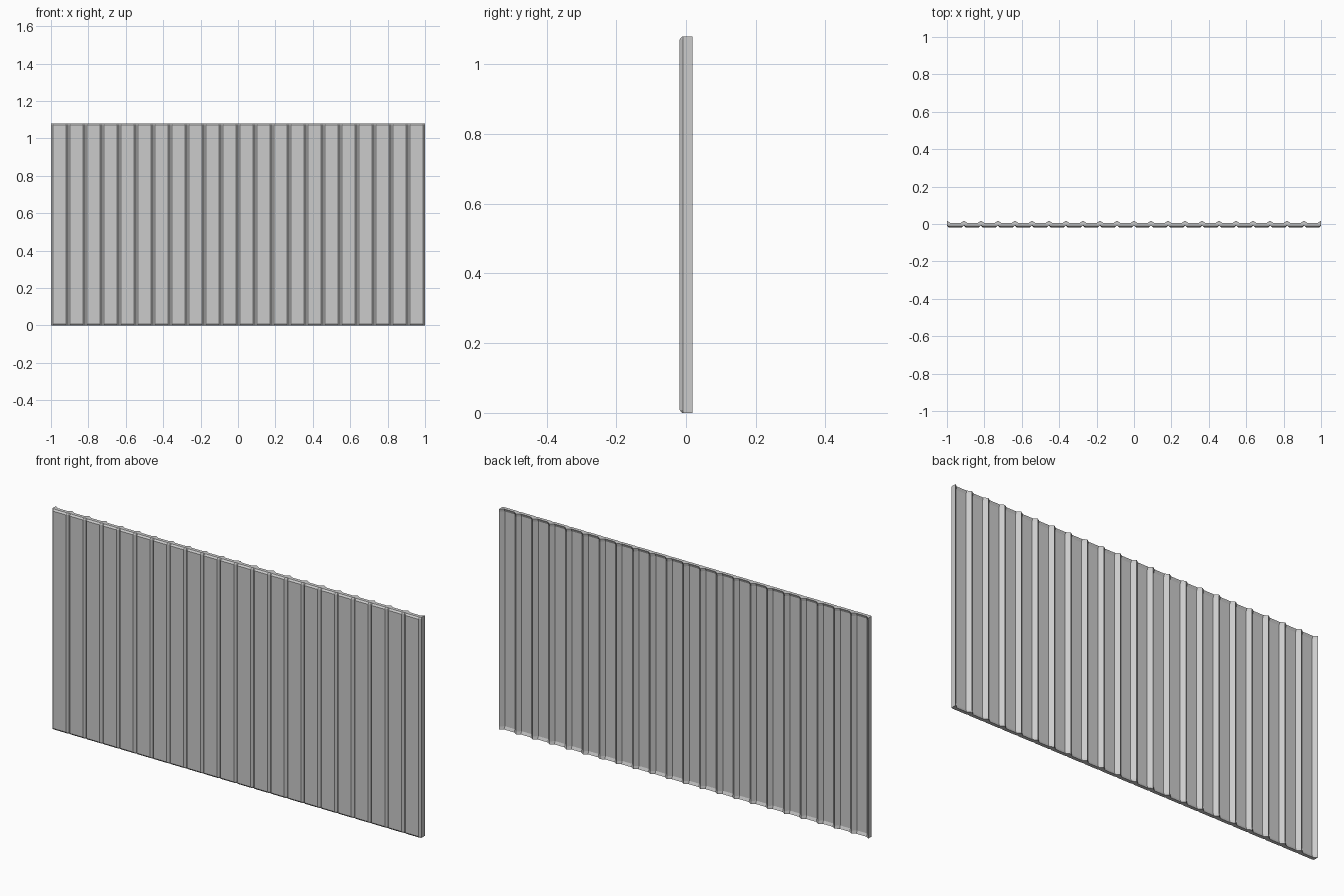
import bpy, bmesh

if "Cube" in bpy.data.objects:
    bpy.data.objects.remove(bpy.data.objects["Cube"])

CELLS, W, H = 22, 2.0, 1.08
STEP = W / CELLS


def sheet_side(bm, groove, half, flat, lip, inset):
    """One face of the sheet: fold lines at y=groove, pans at y=flat, pan ends bent to y=lip."""
    cols = []
    for i in range(CELLS + 1):
        x = -W / 2 + i * STEP
        if i > 0:
            cols.append((x - half, True))
        cols.append((x, False))
        if i < CELLS:
            cols.append((x + half, True))
    grid = []
    for x, pan in cols:
        ys = (lip, flat, flat, lip) if pan else (groove,) * 4
        zs = (0, inset, H - inset, H)
        grid.append([bm.verts.new((x, y, z)) for y, z in zip(ys, zs)])
    for a, b in zip(grid, grid[1:]):
        for k in range(3):
            bm.faces.new((a[k], b[k], b[k + 1], a[k + 1]))
    return grid


bm = bmesh.new()
# Front pans with narrow grooves, back recesses with raised ribs
front = sheet_side(bm, -0.008, 0.010, -0.018, -0.011, 0.008)
back = sheet_side(bm, 0.018, 0.018, 0.0, 0.006, 0.014)

# Top and bottom rims
for k in (0, 3):
    for i in range(len(front) - 1):
        bm.faces.new((front[i][k], front[i + 1][k], back[i + 1][k], back[i][k]))
# Side rims
for i in (0, -1):
    for k in range(3):
        bm.faces.new((front[i][k], front[i][k + 1], back[i][k + 1], back[i][k]))

bmesh.ops.recalc_face_normals(bm, faces=bm.faces)
mesh = bpy.data.meshes.new("corrugated_panel")
bm.to_mesh(mesh)
bm.free()
panel = bpy.data.objects.new("corrugated_panel", mesh)
bpy.context.collection.objects.link(panel)
